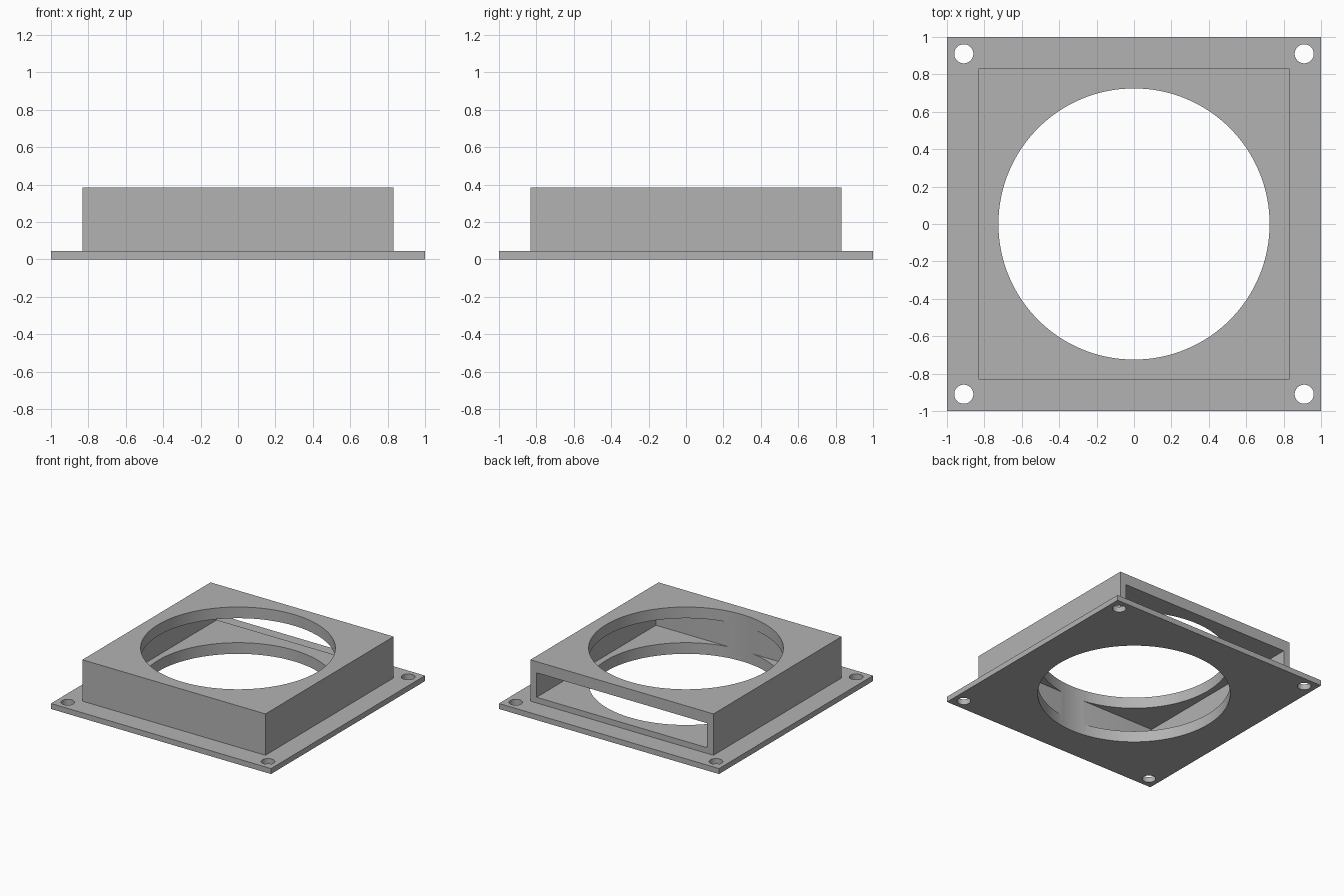
import bpy

default = bpy.data.objects.get("Cube")
if default:
    bpy.data.objects.remove(default, do_unlink=True)

FLANGE_TOP, TOP = 0.045, 0.385
HOUSING = 0.832        # half width of the housing
BORE = 0.725           # radius of the main opening
SCREW, SCREW_POS = 0.051, 0.91

grey = bpy.data.materials.new("plain_grey")
grey.use_nodes = True
colour = (0.45, 0.45, 0.45, 1)
grey.diffuse_color = colour
grey.node_tree.nodes["Principled BSDF"].inputs["Base Color"].default_value = colour


def box(name, low, high):
    """Box between two opposite corners."""
    centre = [(a + b) / 2 for a, b in zip(low, high)]
    bpy.ops.mesh.primitive_cube_add(size=1, location=centre)
    ob = bpy.context.object
    ob.name = name
    ob.scale = [b - a for a, b in zip(low, high)]
    bpy.ops.object.transform_apply(location=True, rotation=False, scale=True)
    ob.data.materials.append(grey)
    return ob


def cylinder(name, radius, x, y, sides):
    bpy.ops.mesh.primitive_cylinder_add(vertices=sides, radius=radius, depth=2, location=(x, y, 0))
    ob = bpy.context.object
    ob.name = name
    ob.data.materials.append(grey)
    return ob


def combine(body, tool, operation):
    """Apply a boolean and discard the tool."""
    mod = body.modifiers.new(tool.name, "BOOLEAN")
    mod.operation = operation
    mod.solver = "EXACT"
    mod.object = tool
    bpy.context.view_layer.objects.active = body
    bpy.ops.object.modifier_apply(modifier=mod.name)
    bpy.data.objects.remove(tool, do_unlink=True)


# Flange plate with the raised housing
body = box("slotted_housing", (-1, -1, 0), (1, 1, FLANGE_TOP))
housing = box("housing_block", (-HOUSING, -HOUSING, 0.02), (HOUSING, HOUSING, TOP))
combine(body, housing, "UNION")

# Slot open at the back, with a thicker front wall
slot = box("slot_cutter", (-0.775, -0.717, 0.092), (0.775, 0.95, 0.293))
combine(body, slot, "DIFFERENCE")

# Main round opening through top and base
combine(body, cylinder("bore_cutter", BORE, 0, 0, 128), "DIFFERENCE")

# Screw holes in the flange corners
for sx in (-1, 1):
    for sy in (-1, 1):
        hole = cylinder("screw_cutter", SCREW, sx * SCREW_POS, sy * SCREW_POS, 48)
        combine(body, hole, "DIFFERENCE")

# Smooth the bores, keep the edges crisp
bpy.ops.object.select_all(action="DESELECT")
body.select_set(True)
bpy.context.view_layer.objects.active = body
bpy.ops.object.shade_smooth_by_angle()
